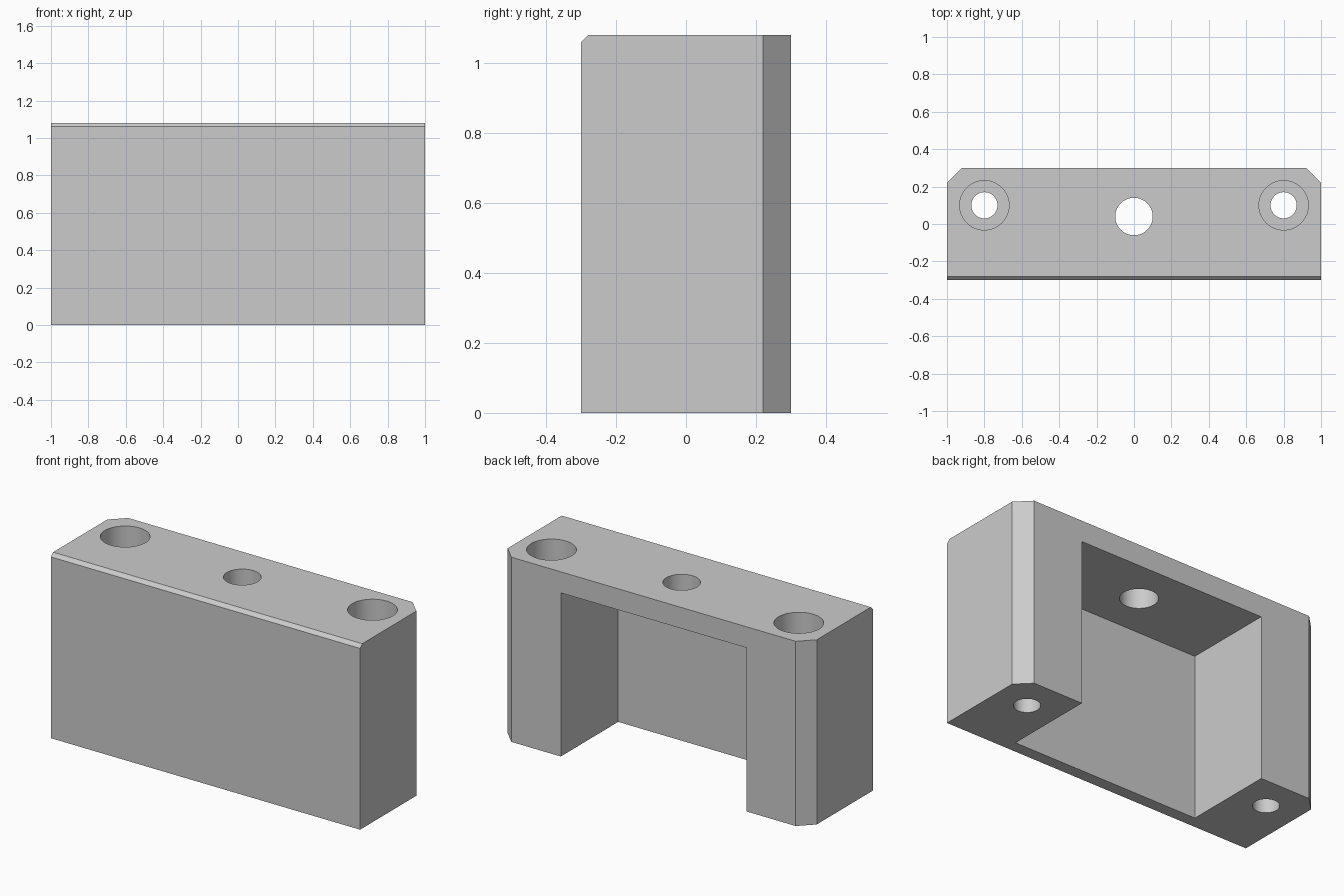
import bpy
import bmesh
import math

old = bpy.data.objects.get("Cube")
if old:
    bpy.data.objects.remove(old, do_unlink=True)

grey = bpy.data.materials.new("plain_grey")
grey.use_nodes = True
colour = (0.6, 0.6, 0.6, 1)
grey.diffuse_color = colour
grey.node_tree.nodes["Principled BSDF"].inputs["Base Color"].default_value = colour

HEIGHT, DEPTH = 1.08, 0.3     # full height, half depth
RECESS_TOP, RECESS_BACK = 0.957, -0.23


def finish(name, bm):
    bmesh.ops.recalc_face_normals(bm, faces=bm.faces)
    mesh = bpy.data.meshes.new(name)
    bm.to_mesh(mesh)
    bm.free()
    mesh.materials.append(grey)
    obj = bpy.data.objects.new(name, mesh)
    bpy.context.collection.objects.link(obj)
    return obj


def prism(name, outline, z0, z1):
    bm = bmesh.new()
    face = bm.faces.new([bm.verts.new((x, y, z0)) for x, y in outline])
    new = bmesh.ops.extrude_face_region(bm, geom=[face])["geom"]
    top = [v for v in new if isinstance(v, bmesh.types.BMVert)]
    bmesh.ops.translate(bm, verts=top, vec=(0, 0, z1 - z0))
    return finish(name, bm)


def cylinder(name, x, y, radius, z0, z1, sides=64):
    ring = [(x + radius * math.cos(math.tau * i / sides),
             y + radius * math.sin(math.tau * i / sides)) for i in range(sides)]
    return prism(name, ring, z0, z1)


# Block with clipped rear corners
c = 0.08
half = [(1, -DEPTH), (1, DEPTH - c), (1 - c, DEPTH)]
block = prism("bracket_block", half + [(-x, y) for x, y in reversed(half)], 0, HEIGHT)

# Small chamfer along the top front edge
bm = bmesh.new()
bm.from_mesh(block.data)
edge = [e for e in bm.edges
        if all(v.co.z > HEIGHT - 0.01 and v.co.y < -DEPTH + 0.01 for v in e.verts)]
bmesh.ops.bevel(bm, geom=edge, offset=0.02, segments=1, affect='EDGES')
bm.to_mesh(block.data)
bm.free()

# Rear recess, centre hole and counterbored screw holes
w = 0.6
cutters = [
    prism("recess_cutter", [(-w, RECESS_BACK), (w, RECESS_BACK), (w, 0.5), (-w, 0.5)],
          -0.1, RECESS_TOP),
    cylinder("centre_hole_cutter", 0, 0.04, 0.1, 0.8, 1.2),
]
for x in (-0.8, 0.8):
    cutters.append(cylinder("screw_hole_cutter", x, 0.1, 0.07, -0.1, 1.2))
    cutters.append(cylinder("counterbore_cutter", x, 0.1, 0.132, 0.2, 1.2))

bpy.context.view_layer.objects.active = block
for cutter in cutters:
    cutter.hide_render = True
    mod = block.modifiers.new("cut", 'BOOLEAN')
    mod.operation = 'DIFFERENCE'
    mod.solver = 'EXACT'
    mod.object = cutter
    bpy.ops.object.modifier_apply(modifier=mod.name)
    bpy.data.objects.remove(cutter, do_unlink=True)

# Smooth hole walls, sharp edges elsewhere
bpy.ops.object.select_all(action='DESELECT')
block.select_set(True)
bpy.ops.object.shade_smooth_by_angle(angle=math.radians(30))
